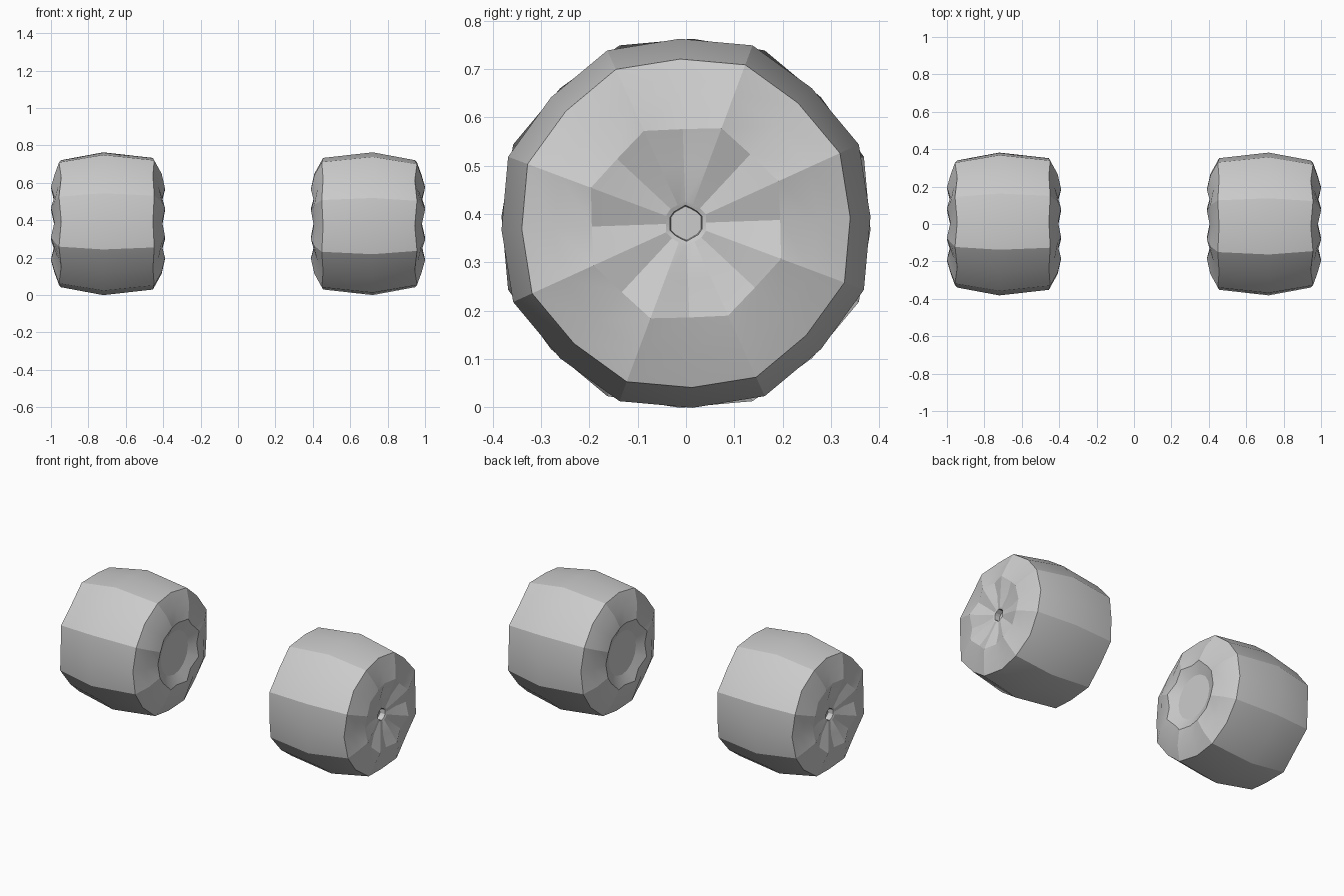
import bpy, bmesh
from math import sin, cos, pi, radians

if "Cube" in bpy.data.objects:
    bpy.data.objects.remove(bpy.data.objects["Cube"])

N = 16
OFF = radians(2)
CZ = 0.381


def hexagon(a, r):
    # radius of a hexagon with a corner pointing up
    d = (a - pi / 2) % (pi / 3) - pi / 6
    return r * cos(pi / 6) / cos(d)


# Rings from the inner side to the outer side:
# (x at groove, radius at groove, x at lobe, radius at lobe)
RINGS = [
    (0.425, 0.13, 0.425, 0.13),     # floor of inner dish
    (0.405, 0.185, 0.39, 0.20),     # inner bulge
    (0.425, 0.275, 0.408, 0.285),
    (0.455, 0.352, 0.448, 0.362),   # inner shoulder
    (0.72, 0.382, 0.72, 0.393),     # tread crown
    (0.945, 0.340, 0.957, 0.350),   # outer shoulder
    (0.963, 0.275, 0.981, 0.280),
    (0.982, 0.195, 1.00, 0.21),     # outer bulge
    (0.964, 0.12, 0.982, 0.125),
]
HUB = [(0.962, 0.048), (0.958, 0.038), (0.925, 0.036)]   # hexagonal socket


def wheel(name, turn):
    bm = bmesh.new()
    loops = []
    for xg, rg, xl, rl in RINGS:
        loop = []
        for i in range(N):
            a = OFF + 2 * pi * i / N
            x, r = (xl, rl) if i % 2 else (xg, rg)
            loop.append(bm.verts.new((x, r * cos(a), r * sin(a))))
        loops.append(loop)
    for x, r in HUB:
        loop = []
        for i in range(N):
            a = OFF + 2 * pi * i / N
            h = hexagon(a, r)
            loop.append(bm.verts.new((x, h * cos(a), h * sin(a))))
        loops.append(loop)
    # skin between neighbouring rings, then close the dish and socket
    for p, q in zip(loops, loops[1:]):
        for i in range(N):
            j = (i + 1) % N
            bm.faces.new((p[i], p[j], q[j], q[i]))
    bm.faces.new(loops[0])
    bm.faces.new(loops[-1])
    bmesh.ops.recalc_face_normals(bm, faces=bm.faces)
    me = bpy.data.meshes.new(name)
    bm.to_mesh(me)
    bm.free()
    ob = bpy.data.objects.new(name, me)
    bpy.context.collection.objects.link(ob)
    ob.location.z = CZ
    ob.rotation_euler.z = turn
    bpy.ops.object.select_all(action='DESELECT')
    ob.select_set(True)
    bpy.context.view_layer.objects.active = ob
    bpy.ops.object.shade_smooth_by_angle(angle=radians(20))
    return ob


# Left wheel is the right one turned half round
wheel("wheel_right", 0)
wheel("wheel_left", pi)
